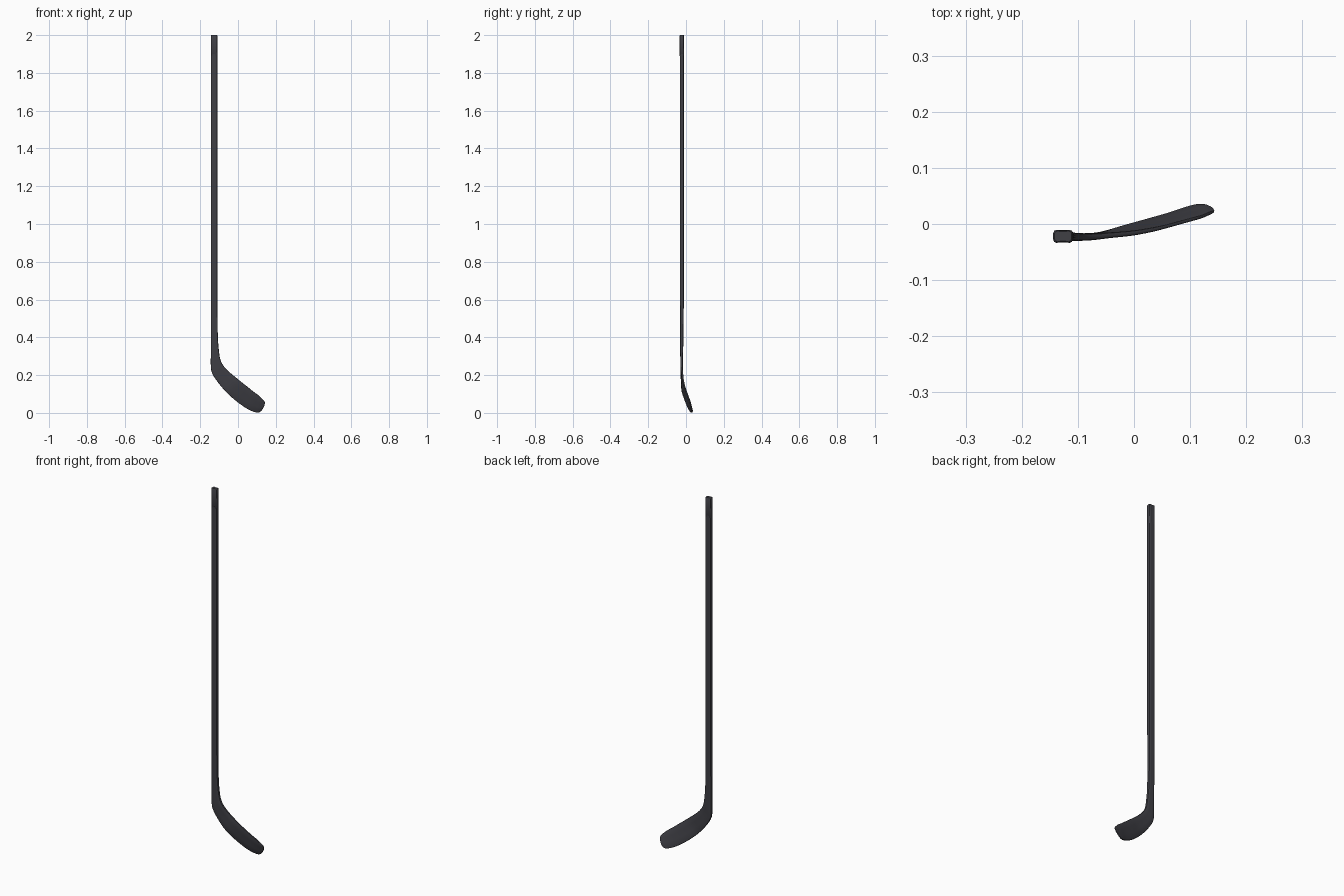
import bpy, bmesh
from mathutils import Vector

if "Cube" in bpy.data.objects:
    bpy.data.objects.remove(bpy.data.objects["Cube"])

mat = bpy.data.materials.new("dark_composite")
mat.diffuse_color = (0.05, 0.05, 0.06, 1)
mat.use_nodes = True
mat.node_tree.nodes["Principled BSDF"].inputs["Base Color"].default_value = mat.diffuse_color


def section(key, inset=0.0, groove=0.0):
    """Rounded rectangle spanning edge point A to edge point B, thickness t."""
    a, b, t = Vector(key[0:3]), Vector(key[3:6]), key[6]
    w = (b - a).normalized()
    n = Vector((0, 1, 0))
    n = (n - w * n.dot(w)).normalized()
    hw, ht = (b - a).length / 2 - inset, t / 2 - inset
    r = min(0.006, ht * 0.7, hw * 0.7)
    quarter = [(hw, ht - r), (hw - r * 0.3, ht - r * 0.3), (hw - r, ht), (hw * 0.3, ht - groove)]
    pts = quarter + [(-u, v) for u, v in reversed(quarter)]
    pts += [(-u, -v) for u, v in pts]
    mid = (a + b) / 2
    return [mid + w * u + n * v for u, v in pts]


def loft(name, rings):
    """Skin a list of rings and cap both ends."""
    bm = bmesh.new()
    rows = [[bm.verts.new(p) for p in ring] for ring in rings]
    n = len(rows[0])
    for lo, hi in zip(rows, rows[1:]):
        for i in range(n):
            j = (i + 1) % n
            bm.faces.new((lo[i], lo[j], hi[j], hi[i]))
    bm.faces.new(rows[0])
    bm.faces.new(rows[-1])
    bmesh.ops.recalc_face_normals(bm, faces=bm.faces)
    me = bpy.data.meshes.new(name)
    bm.to_mesh(me)
    bm.free()
    ob = bpy.data.objects.new(name, me)
    bpy.context.collection.objects.link(ob)
    me.materials.append(mat)
    bpy.ops.object.select_all(action='DESELECT')
    ob.select_set(True)
    bpy.context.view_layer.objects.active = ob
    bpy.ops.object.shade_smooth_by_angle(angle=0.7)
    return ob


def smooth_keys(keys, steps=5):
    """Catmull-Rom interpolation of the section keys."""
    k = [Vector(v) for v in keys]
    k = [k[0]] + k + [k[-1]]
    out = []
    for p0, p1, p2, p3 in zip(k, k[1:], k[2:], k[3:]):
        for s in range(steps):
            t = s / steps
            out.append(0.5 * (2 * p1 + (p2 - p0) * t + (2 * p0 - 5 * p1 + 4 * p2 - p3) * t * t
                              + (3 * p1 - p0 - 3 * p2 + p3) * t ** 3))
    return out + [k[-1]]


def level(z, t=0.022, right=-0.109):
    return (-0.144, -0.022, z, right, -0.022, z, t)


# Shaft, hosel and curved blade: lower edge xyz, upper edge xyz, thickness
keys = [
    level(0.75), level(0.6, 0.021), level(0.5, 0.019, -0.108), level(0.4, 0.017, -0.1065),
    (-0.144, -0.023, 0.31, -0.101, -0.023, 0.33, 0.015),
    (-0.144, -0.023, 0.25, -0.092, -0.023, 0.278, 0.014),
    (-0.137, -0.023, 0.21, -0.072, -0.023, 0.243, 0.012),
    (-0.105, -0.022, 0.16, -0.040, -0.020, 0.211, 0.010),
    (-0.065, -0.019, 0.113, 0.000, -0.016, 0.178, 0.009),
    (-0.020, -0.006, 0.071, 0.035, -0.010, 0.150, 0.008),
    (0.025, 0.007, 0.037, 0.060, -0.004, 0.130, 0.007),
    (0.060, 0.017, 0.016, 0.085, 0.003, 0.110, 0.007),
    (0.090, 0.027, 0.004, 0.107, 0.009, 0.094, 0.007),
    (0.108, 0.032, 0.002, 0.121, 0.013, 0.081, 0.007),
    (0.123, 0.033, 0.011, 0.133, 0.018, 0.069, 0.007),
    (0.134, 0.030, 0.027, 0.140, 0.021, 0.060, 0.006),
    (0.140, 0.027, 0.040, 0.143, 0.023, 0.053, 0.004),
]
loft("shaft_and_blade", [section(level(1.9))] + [section(k) for k in smooth_keys(keys)])

# Butt end plug with shallow grooves on the wide faces
loft("butt_end", [section(level(z, 0.0235), inset, 0.0012)
                  for z, inset in ((1.89, 0.001), (1.892, 0), (1.997, 0), (2.0, 0.002))])
